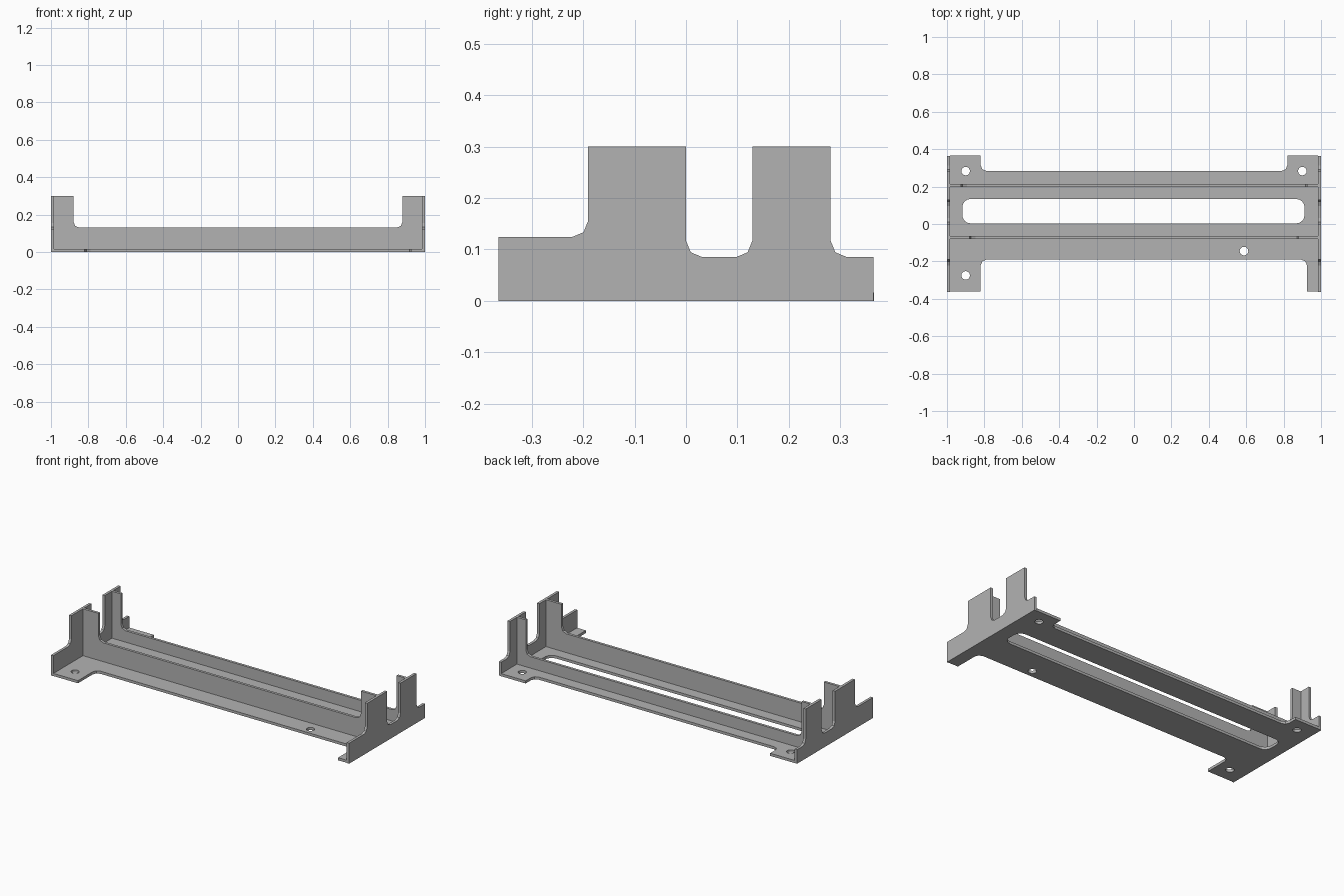
import bpy
from math import cos, sin, pi
from mathutils import Vector, Matrix

cube = bpy.data.objects.get("Cube")
if cube:
    bpy.data.objects.remove(cube, do_unlink=True)

# Single bare-metal material
metal = bpy.data.materials.new("grey metal")
metal.use_nodes = True
GREY = (0.45, 0.45, 0.45, 1)
metal.diffuse_color = GREY
metal.node_tree.nodes["Principled BSDF"].inputs["Base Color"].default_value = GREY

T = 0.016          # sheet thickness
R = 0.032          # usual corner radius
INNER = 1 - T      # inside face of the end walls


def rounded(corners, steps=2):
    """Outline from (x, y) or (x, y, radius) corners, right angles rounded."""
    out = []
    for i, c in enumerate(corners):
        p = Vector(c[:2])
        if len(c) == 2:
            out.append(p)
            continue
        a = (Vector(corners[i - 1][:2]) - p).normalized() * c[2]
        b = (Vector(corners[(i + 1) % len(corners)][:2]) - p).normalized() * c[2]
        for k in range(steps + 1):
            t = k / steps * pi / 2
            out.append(p + a * (1 - sin(t)) + b * (1 - cos(t)))
    return out


def circle(x, y, r, n=16):
    return [Vector((x + r * cos(2 * pi * k / n), y + r * sin(2 * pi * k / n)))
            for k in range(n)]


def sheet(name, outlines, matrix):
    """Flat sheet cut to the outlines; inner outlines become openings."""
    cu = bpy.data.curves.new(name, 'CURVE')
    cu.dimensions = '2D'
    cu.fill_mode = 'BOTH'
    cu.extrude = T / 2
    for pts in outlines:
        sp = cu.splines.new('POLY')
        sp.points.add(len(pts) - 1)
        for q, p in zip(sp.points, pts):
            q.co = (p.x, p.y, 0, 1)
        sp.use_cyclic_u = True
        sp.use_smooth = False
    ob = bpy.data.objects.new(name, cu)
    bpy.context.collection.objects.link(ob)
    ob.matrix_world = matrix
    cu.materials.append(metal)
    bpy.ops.object.select_all(action='DESELECT')
    ob.select_set(True)
    bpy.context.view_layer.objects.active = ob
    bpy.ops.object.convert(target='MESH')
    return ob


# Base plate with feet, long slot and screw holes
plate = rounded([
    (-INNER, -0.362), (-0.82, -0.362), (-0.82, -0.19, R), (0.925, -0.19, R),
    (0.925, -0.362), (INNER, -0.362), (INNER, 0.365), (0.82, 0.365),
    (0.82, 0.283, R), (-0.82, 0.283, R), (-0.82, 0.365), (-INNER, 0.365)])
slot = rounded([(-0.918, 0.003, 0.045), (0.912, 0.003, 0.045),
                (0.912, 0.134, 0.045), (-0.918, 0.134, 0.045)], steps=4)
holes = [circle(x, y, 0.023) for x, y in
         [(-0.9, 0.283), (0.9, 0.283), (-0.9, -0.275), (0.588, -0.145)]]
sheet("base_plate", [plate, slot] + holes, Matrix.Translation((0, 0, T / 2)))

# End walls with two upright tabs each
wall = rounded([
    (-0.364, 0), (0.364, 0), (0.364, 0.085), (0.281, 0.085, R), (0.281, 0.3),
    (0.129, 0.3), (0.129, 0.085, R), (0, 0.085, R), (0, 0.3),
    (-0.19, 0.3), (-0.19, 0.124, R), (-0.364, 0.124)])
to_side = Matrix(((0, 0, 1, 0), (1, 0, 0, 0), (0, 1, 0, 0), (0, 0, 0, 1)))
for name, side in (("left_wall", 1), ("right_wall", -1)):
    sheet(name, [wall], Matrix.Translation((side * (1 - T / 2), 0, 0)) @ to_side)

# Long ribs rising into corner tabs at both ends
for name, y, low, tab in (("front_rib", -0.072, 0.13, 0.88),
                          ("rear_rib", 0.206, 0.085, 0.925)):
    rib = rounded([
        (-INNER, T), (INNER, T), (INNER, 0.3), (tab, 0.3), (tab, low, R),
        (-tab, low, R), (-tab, 0.3), (-INNER, 0.3)])
    sheet(name, [rib], Matrix.Translation((0, y, 0)) @ Matrix.Rotation(pi / 2, 4, 'X'))
